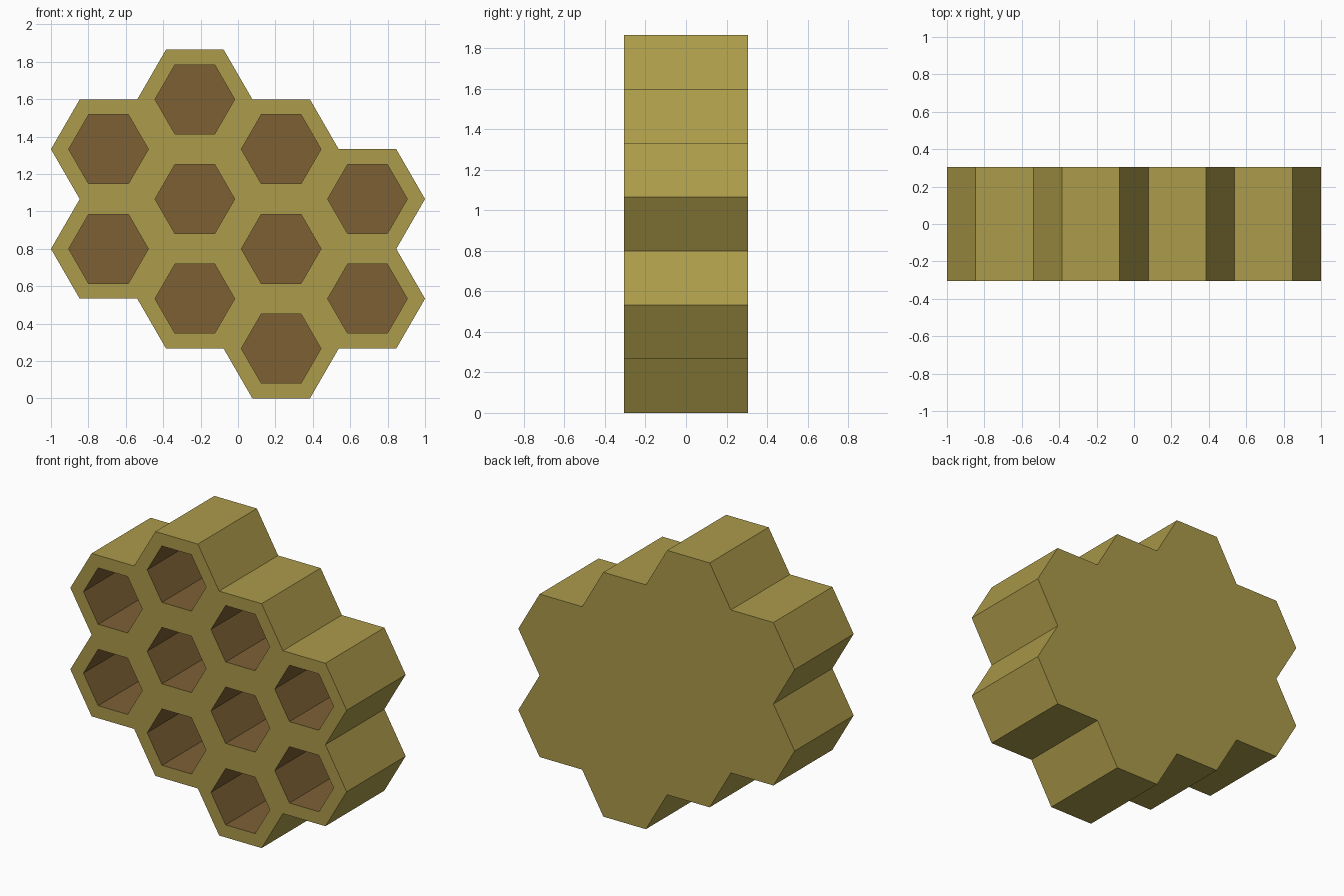
import bpy, bmesh, math

if "Cube" in bpy.data.objects:
    bpy.data.objects.remove(bpy.data.objects["Cube"])

R = 2 / 6.5               # outer cell radius
H = R * math.sqrt(3)      # cell height
R_IN = 0.213              # radius of the hollow
FRONT, BACK, FLOOR = -0.305, 0.305, 0.22


def material(name, color):
    m = bpy.data.materials.new(name)
    m.diffuse_color = (*color, 1)
    m.use_nodes = True
    m.node_tree.nodes["Principled BSDF"].inputs["Base Color"].default_value = m.diffuse_color
    return m


# Cell centres: four columns, with the first row (in cell heights) and count
columns = [(1.5, 2), (1.0, 3), (0.5, 3), (1.0, 2)]
cells = [((i - 1.5) * 1.5 * R, (start + j) * H)
         for i, (start, count) in enumerate(columns) for j in range(count)]


def has_cell(x, z):
    return any(math.hypot(x - a, z - b) < 0.05 for a, b in cells)


bm = bmesh.new()


def hexagon(x, z, r, y):
    return [bm.verts.new((x + r * math.cos(k * math.pi / 3), y,
                          z + r * math.sin(k * math.pi / 3))) for k in range(6)]


def face(verts, mat):
    bm.faces.new(verts).material_index = mat


for x, z in cells:
    front, back = hexagon(x, z, R, FRONT), hexagon(x, z, R, BACK)
    mouth, floor = hexagon(x, z, R_IN, FRONT), hexagon(x, z, R_IN, FLOOR)
    face(back[::-1], 0)
    face(floor, 1)
    for k in range(6):
        n = (k + 1) % 6
        face((front[k], front[n], mouth[n], mouth[k]), 0)   # rim
        face((mouth[k], mouth[n], floor[n], floor[k]), 1)   # hollow wall
        a = math.pi / 6 + k * math.pi / 3
        # outer wall only where no neighbouring cell touches
        if not has_cell(x + H * math.cos(a), z + H * math.sin(a)):
            face((front[k], back[k], back[n], front[n]), 0)

bmesh.ops.remove_doubles(bm, verts=bm.verts[:], dist=0.001)
bmesh.ops.recalc_face_normals(bm, faces=bm.faces[:])

mesh = bpy.data.meshes.new("honeycomb")
bm.to_mesh(mesh)
bm.free()
mesh.materials.append(material("wax olive", (0.413, 0.328, 0.069)))
mesh.materials.append(material("hollow brown", (0.205, 0.117, 0.036)))
bpy.context.collection.objects.link(bpy.data.objects.new("honeycomb", mesh))
